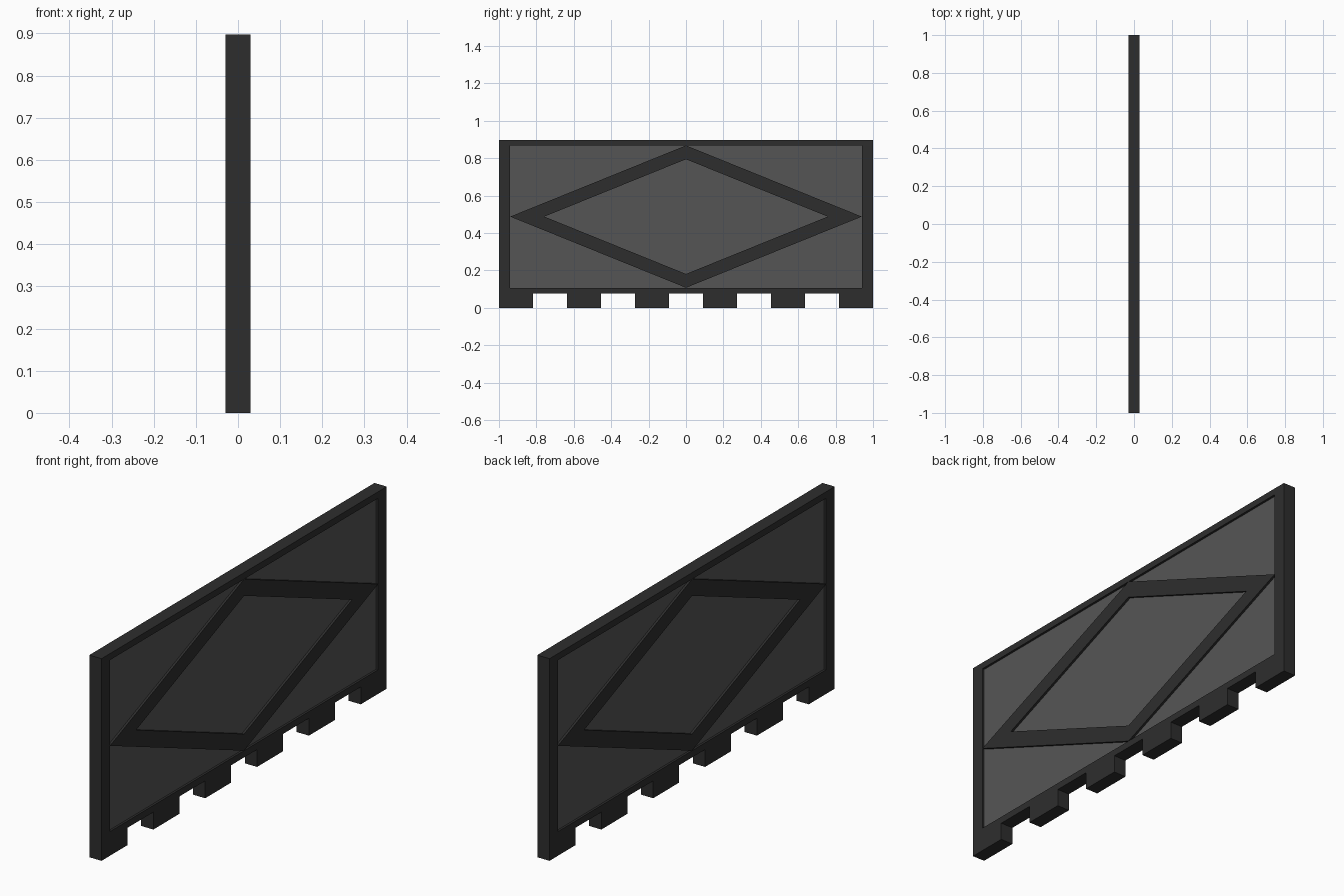
import bpy, math

if "Cube" in bpy.data.objects:
    bpy.data.objects.remove(bpy.data.objects["Cube"])

H = 0.897                      # total height
Z0, Z1, Y1 = 0.107, 0.868, 0.94  # frame opening
ZM, ZR = (Z0 + Z1) / 2, (Z1 - Z0) / 2


def material(name, v):
    m = bpy.data.materials.new(name)
    m.diffuse_color = (v, v, v, 1)
    m.use_nodes = True
    m.node_tree.nodes["Principled BSDF"].inputs["Base Color"].default_value = m.diffuse_color
    return m


dark = material("dark_grey", 0.027)
grey = material("mid_grey", 0.091)


def plate(name, outlines, half_thickness, mat):
    """Extrude filled (y, z) outlines along x; inner outlines become holes."""
    cu = bpy.data.curves.new(name, 'CURVE')
    cu.dimensions = '2D'
    cu.fill_mode = 'BOTH'
    cu.extrude = half_thickness
    for pts in outlines:
        sp = cu.splines.new('POLY')
        sp.points.add(len(pts) - 1)
        for p, (y, z) in zip(sp.points, pts):
            p.co = (y, z, 0, 1)
        sp.use_cyclic_u = True
    ob = bpy.data.objects.new(name, cu)
    ob.rotation_euler = (math.pi / 2, 0, math.pi / 2)
    bpy.context.collection.objects.link(ob)
    bpy.ops.object.select_all(action='DESELECT')
    ob.select_set(True)
    bpy.context.view_layer.objects.active = ob
    bpy.ops.object.convert(target='MESH')
    ob = bpy.context.object
    ob.data.materials.clear()
    ob.data.materials.append(mat)
    for f in ob.data.polygons:
        f.material_index = 0
        f.use_smooth = False
    return ob


def rect(y, z0, z1):
    return [(-y, z0), (y, z0), (y, z1), (-y, z1)]


def rhombus(s):
    return [(-Y1 * s, ZM), (0, ZM - ZR * s), (Y1 * s, ZM), (0, ZM + ZR * s)]


# Outer frame with six feet along the bottom edge
outline = []
for i in range(6):
    a = -1 + 4 * i / 11
    b = a + 2 / 11
    if i > 0:
        outline.append((a, 0.077))
    outline += [(a, 0), (b, 0)]
    if i < 5:
        outline.append((b, 0.077))
outline += [(1, H), (-1, H)]
plate("frame", [outline, rect(Y1, Z0, Z1)], 0.03, dark)

# Diamond brace, flush with the frame
plate("diamond_brace", [rhombus(1), rhombus(0.806)], 0.03, dark)

# Recessed infill panel
plate("panel", [rect(Y1, Z0, Z1)], 0.02, grey)
